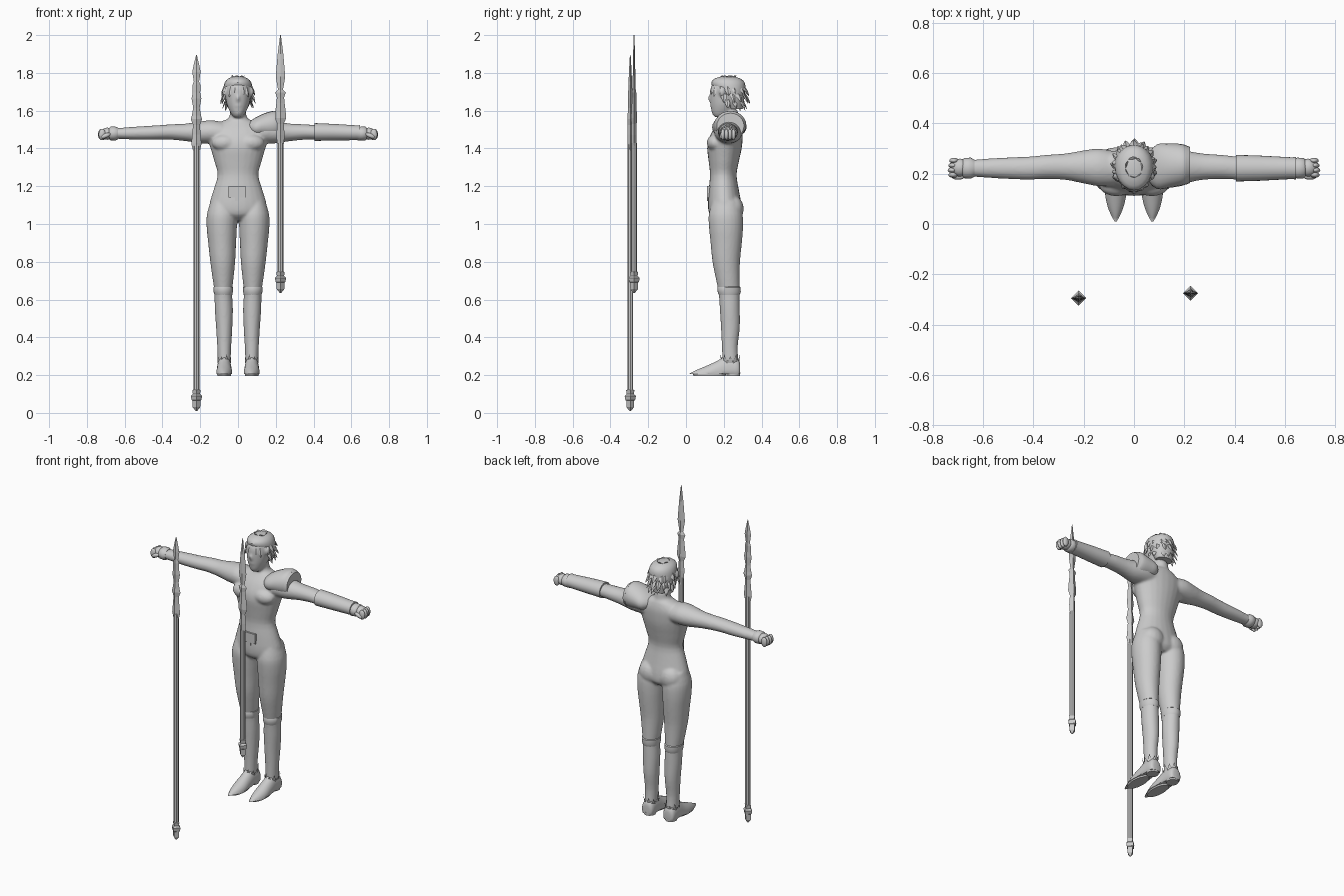
import bpy, bmesh, math, random
from mathutils import Vector, Matrix

random.seed(4)
grey = bpy.data.materials.new("plain grey")
grey.diffuse_color = (0.6, 0.6, 0.6, 1)


def finish(name, bm, smooth=True, angle=40):
    bmesh.ops.recalc_face_normals(bm, faces=bm.faces)
    me = bpy.data.meshes.new(name)
    bm.to_mesh(me)
    bm.free()
    ob = bpy.data.objects.new(name, me)
    bpy.context.collection.objects.link(ob)
    me.materials.append(grey)
    if smooth:
        bpy.ops.object.select_all(action='DESELECT')
        ob.select_set(True)
        bpy.context.view_layer.objects.active = ob
        bpy.ops.object.shade_smooth_by_angle(angle=math.radians(angle))
    return ob


def refine(rows, n):
    """Catmull-Rom interpolation between cross-sections."""
    out = []
    for i in range(len(rows) - 1):
        a, b, c, d = (rows[max(0, min(len(rows) - 1, i + k))] for k in (-1, 0, 1, 2))
        for s in range(n):
            t = s / n
            out.append([0.5 * (2*q + (r-p)*t + (2*p-5*q+4*r-u)*t*t + (3*q-p-3*r+u)*t**3)
                        for p, q, r, u in zip(a, b, c, d)])
    return out + [list(rows[-1])]


def loft(bm, rows, axis='Z', sides=24, n=3, side=1, floor=None, caps=True):
    """Rows are (position along axis, two centre coordinates, two radii)."""
    prev, first = None, None
    for p, a, b, ra, rb in (refine(rows, n) if n > 1 else rows):
        ring = []
        for k in range(sides):
            t = 2 * math.pi * k / sides
            u, v = a + ra * math.cos(t), b + rb * math.sin(t)
            co = {'X': (p, u, v), 'Y': (u, p, v), 'Z': (u, v, p)}[axis]
            z = co[2] if floor is None else max(co[2], floor)
            ring.append(bm.verts.new((co[0] * side, co[1], z)))
        if prev:
            for k in range(sides):
                j = (k + 1) % sides
                bm.faces.new((prev[k], prev[j], ring[j], ring[k]))
        first, prev = first or ring, ring
    if caps:
        bm.faces.new(first)
        bm.faces.new(prev)


def ball(bm, loc, size, rot=Matrix()):
    m = Matrix.Translation(loc) @ rot @ Matrix.Diagonal((*size, 1))
    bmesh.ops.create_uvsphere(bm, u_segments=16, v_segments=10, radius=1, matrix=m)


# Body: torso, limbs and face fused into one skin
bm = bmesh.new()
torso = [(1.60, .042, .19, .275), (1.56, .05, .185, .28), (1.54, .095, .175, .29),
         (1.50, .155, .145, .30), (1.45, .16, .12, .30), (1.40, .145, .112, .295),
         (1.33, .125, .12, .28), (1.26, .108, .127, .268), (1.18, .13, .12, .28),
         (1.10, .152, .116, .295), (1.05, .14, .125, .295), (1.02, .07, .16, .27)]
loft(bm, [(z, 0, (a + b) / 2, w, (b - a) / 2) for z, w, a, b in torso])
leg = [(1.12, .09, .21, .055, .07), (1.05, .086, .21, .079, .09), (.98, .086, .212, .08, .09),
       (.9, .084, .213, .074, .083), (.8, .081, .213, .066, .073), (.7, .079, .222, .054, .062),
       (.64, .078, .228, .047, .056), (.55, .075, .232, .048, .053), (.45, .073, .235, .043, .05),
       (.35, .073, .232, .037, .042), (.27, .073, .235, .034, .043)]
arm = [(.08, .22, 1.48, .07, .06), (.14, .225, 1.487, .075, .062), (.2, .227, 1.485, .066, .058),
       (.27, .228, 1.485, .053, .047), (.35, .227, 1.487, .048, .041),
       (.42, .222, 1.485, .046, .038), (.5, .222, 1.482, .043, .036),
       (.6, .222, 1.48, .037, .031), (.68, .222, 1.478, .03, .025)]
for s in (-1, 1):
    loft(bm, leg, side=s)
    loft(bm, arm, 'X', side=s)
    ball(bm, (s * .07, .155, 1.43), (.07, .045, .045))      # chest
    ball(bm, (s * .07, .25, 1.08), (.07, .056, .07))        # buttock
    ball(bm, (s * .074, .19, 1.70), (.01, .016, .024))      # ear
head = [(1.565, .02, .155, .19), (1.585, .038, .138, .24), (1.63, .058, .13, .275),
        (1.68, .068, .127, .30), (1.72, .07, .13, .303), (1.755, .058, .15, .29),
        (1.775, .025, .19, .25)]
loft(bm, [(z, 0, (a + b) / 2, w, (b - a) / 2) for z, w, a, b in head])
ball(bm, (0, .13, 1.665), (.009, .014, .02))                # nose
ball(bm, (0, .14, 1.627), (.02, .014, .008))                # lips
skin = finish("body", bm, angle=180)
mod = skin.modifiers.new("fuse", 'REMESH')
mod.mode = 'VOXEL'
mod.voxel_size = .007
mod.use_smooth_shade = True
mod = skin.modifiers.new("soften", 'SMOOTH')
mod.factor, mod.iterations = .5, 6

# Shoes with pointed toes and a low heel, plus ragged ankle cuffs
shoe = [(.287, .073, .225, .02, .03), (.275, .073, .23, .037, .055), (.22, .073, .23, .038, .075),
        (.17, .073, .22, .04, .058), (.12, .073, .208, .042, .046), (.07, .073, .2, .032, .033),
        (.035, .073, .197, .018, .02), (.01, .073, .196, .004, .007)]
for s, label in ((-1, "left"), (1, "right")):
    bm = bmesh.new()
    loft(bm, shoe, 'Y', side=s, floor=.205)
    loft(bm, [(.196, .073, .25, .033, .036), (.215, .073, .25, .035, .038)], side=s, n=1)
    loft(bm, [(.196, .073, .125, .036, .085), (.21, .073, .125, .038, .09)], side=s, n=1)
    finish(label + " shoe", bm)
    bm = bmesh.new()
    for k in range(10):
        t = 2 * math.pi * k / 10
        c, q = math.cos(t), math.sin(t)
        pts = [(.073 + (.036 + o) * math.cos(t + d), .234 + (.045 + o) * math.sin(t + d), z)
               for d, o, z in ((-.33, .002, .265), (.33, .002, .265), (0, .009, .30 + .01 * (k % 2)))]
        bm.faces.new([bm.verts.new((s * x, y, z)) for x, y, z in pts])
    finish(label + " ankle cuff", bm, False)
    # Knee boot rim
    bm = bmesh.new()
    loft(bm, [(.625, .0775, .229, .047, .055), (.64, .078, .229, .051, .061),
              (.665, .0785, .228, .052, .061), (.67, .079, .226, .047, .056)], side=s, n=1)
    finish(label + " boot rim", bm)

    # Fist: palm, curled fingers, thumb and glove cuff
    bm = bmesh.new()
    ball(bm, (s * .692, .224, 1.478), (.036, .036, .032))
    for k in range(4):
        ball(bm, (s * (.722 - .003 * abs(k - 1)), .195 + .019 * k, 1.474), (.019, .0115, .03))
    ball(bm, (s * .70, .188, 1.468), (.028, .012, .012), Matrix.Rotation(s * .4, 4, 'Y'))
    loft(bm, [(.635, .222, 1.479, .034, .03), (.65, .222, 1.479, .042, .037),
              (.675, .222, 1.479, .04, .036), (.685, .222, 1.479, .03, .026)], 'X', side=s, n=1)
    finish(label + " fist", bm, angle=50)

# One-sided forearm guard and shoulder plate
bm = bmesh.new()
loft(bm, [(.405, .222, 1.487, .043, .037), (.405, .222, 1.487, .053, .047),
          (.5, .222, 1.486, .05, .044), (.63, .222, 1.483, .043, .039),
          (.645, .222, 1.482, .045, .041), (.645, .222, 1.482, .033, .029)], 'X', n=1)
finish("forearm guard", bm)
bm = bmesh.new()
loft(bm, [(.05, .225, 1.51, .045, .025), (.09, .228, 1.51, .088, .052), (.14, .232, 1.518, .088, .068),
          (.19, .235, 1.523, .083, .076), (.212, .235, 1.523, .074, .07)], 'X')
loft(bm, [(.205, .235, 1.52, .079, .077), (.222, .235, 1.52, .072, .067)], 'X', n=1)
finish("shoulder plate", bm)

# Belt buckle and shorts hem
bm = bmesh.new()
for x, z, w, h in ((-.005, 1.17, .045, .03), (-.005, 1.135, .012, .012)):
    bmesh.ops.create_cube(bm, size=1, matrix=Matrix.Translation((x, .12, z)) @ Matrix.Diagonal((w * 2, .015, h * 2, 1)))
finish("belt buckle", bm, False)

# Hair: a cap and rows of pointed locks
bm = bmesh.new()
cap = [(1.61, 0, .262, .05, .038), (1.65, 0, .252, .068, .055), (1.69, 0, .243, .076, .068),
       (1.72, 0, .23, .077, .085), (1.75, 0, .222, .07, .088), (1.77, 0, .22, .052, .068),
       (1.782, 0, .22, .02, .03)]
loft(bm, cap, sides=20, n=2)


def lock(root, out, drop, width):
    tang = Vector((-out.y, out.x, 0))
    tang = (tang if tang.length > .1 else Vector((1, 0, 0))).normalized()
    prev = None
    for t, w in ((0, .8), (.4, 1), (.75, .6), (1, .05)):
        c = root + out * (.004 + .016 * t) + drop * t
        ring = [bm.verts.new(c + d) for d in (tang * width * w, out * width * .5 * w,
                                              -tang * width * w, -out * width * .5 * w)]
        if prev:
            for k in range(4):
                bm.faces.new((prev[k], prev[(k + 1) % 4], ring[(k + 1) % 4], ring[k]))
        prev = ring


for row, (el, count, length) in enumerate(((-28, 13, .045), (-5, 15, .05), (20, 15, .05),
                                           (45, 11, .045), (68, 7, .035))):
    for k in range(count):
        az = 2 * math.pi * (k + .5 * (row % 2)) / count + random.uniform(-.1, .1)
        front = -math.sin(az)
        if (front > .55 and el < 15) or (front > .1 and el < -10):
            continue
        e = math.radians(el)
        out = Vector((math.cos(az) * math.cos(e), math.sin(az) * math.cos(e), math.sin(e)))
        root = Vector((0, .222, 1.697)) + Vector((out.x * .07, out.y * .085, out.z * .08))
        drop = Vector((out.x * .1, out.y * .1 + .15, -1 if el < 60 else -.1))
        lock(root, out, drop * length * random.uniform(.8, 1.2), random.uniform(.011, .017))
finish("hair", bm, angle=35)


# Spears: square shaft, pommel, collar and flat blade
def spear(name, x, y, base, top, blade, collar):
    bm = bmesh.new()
    foot = [(0, .004), (.02, .02), (.055, .021), (.058, .026), (.08, .03), (.09, .019), (.11, .022), (.115, .014)]
    loft(bm, [(base + h, x, y, r, r) for h, r in foot], sides=4, n=1)
    loft(bm, [(base + .1, x, y, .015, .015), (collar, x, y, .015, .015)], sides=8, n=1)
    loft(bm, [(top - h, x, y, w, d) for h, w, d in blade], sides=4, n=1)
    finish(name, bm, False)


short_blade = [(0, .002, .002), (.1, .015, .005), (.22, .025, .007), (.29, .013, .009), (.305, .028, .012),
               (.33, .019, .012), (.36, .022, .012), (.40, .027, .014), (.44, .03, .016), (.47, .017, .014),
               (.53, .022, .014), (.57, .018, .014), (.60, .014, .014)]
long_blade = [(0, .002, .002), (.05, .014, .005), (.09, .022, .007), (.14, .014, .009), (.16, .021, .010),
              (.2, .02, .011), (.23, .026, .012), (.28, .017, .012), (.32, .024, .014), (.34, .03, .016),
              (.37, .018, .014), (.42, .022, .014), (.47, .027, .015), (.50, .02, .014), (.51, .014, .014)]
spear("long spear", -.22, -.295, .01, 1.895, long_blade, 1.42)
spear("short spear", .225, -.275, .635, 2.0, short_blade, 1.43)
